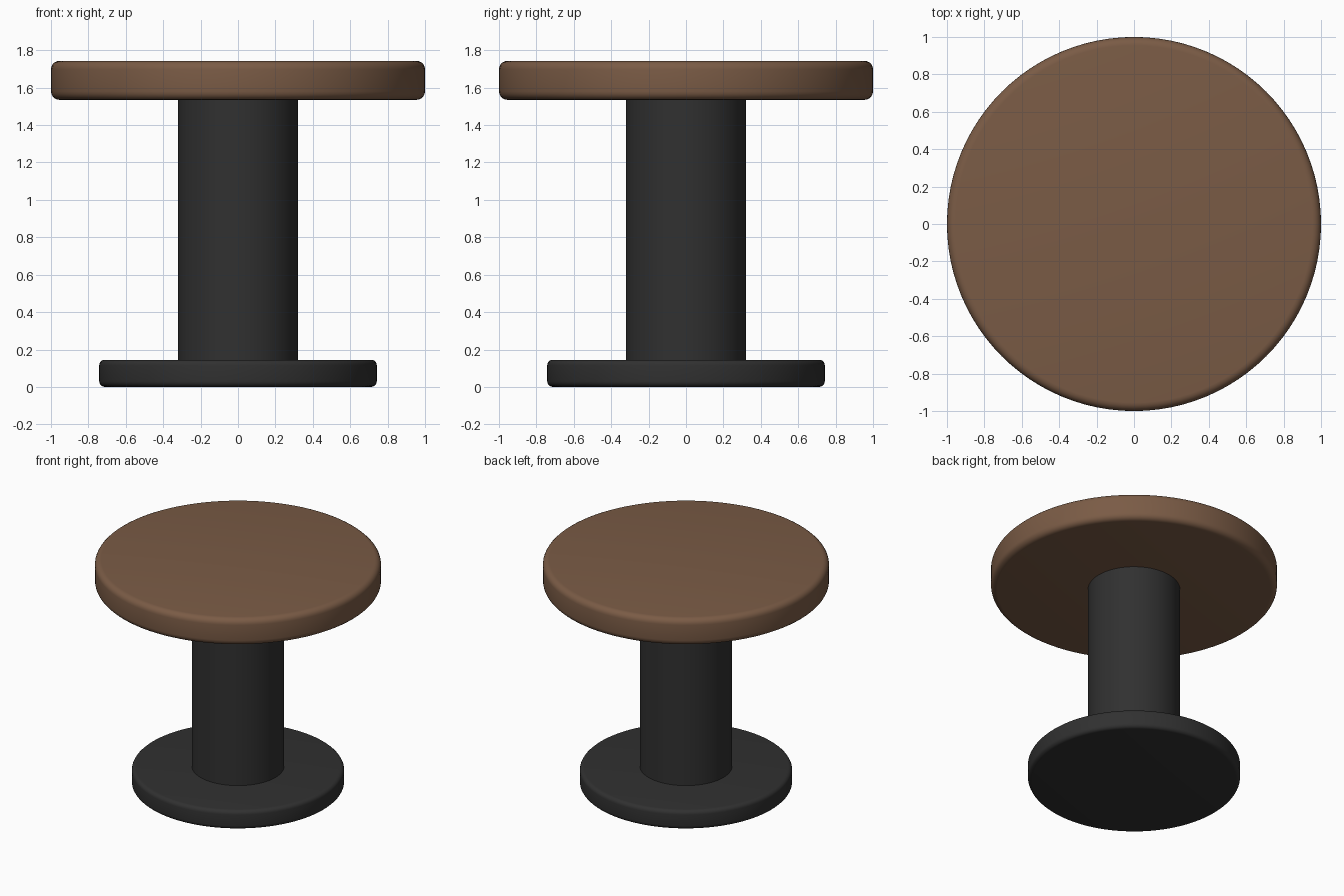
import bpy
import math

cube = bpy.data.objects.get("Cube")
if cube:
    bpy.data.objects.remove(cube, do_unlink=True)


def make_material(name, rgb):
    mat = bpy.data.materials.new(name)
    mat.use_nodes = True
    color = (*rgb, 1.0)
    mat.diffuse_color = color
    bsdf = next(n for n in mat.node_tree.nodes if n.type == "BSDF_PRINCIPLED")
    bsdf.inputs["Base Color"].default_value = color
    bsdf.inputs["Roughness"].default_value = 0.6
    return mat


def make_disc(name, radius, bottom, top, mat, rounding=0.0):
    """Upright cylinder with optionally rounded rims."""
    bpy.ops.mesh.primitive_cylinder_add(
        vertices=96, radius=radius, depth=top - bottom,
        location=(0, 0, (bottom + top) / 2))
    obj = bpy.context.object
    obj.name = name
    obj.data.materials.append(mat)
    if rounding:
        bevel = obj.modifiers.new("Rounded rim", "BEVEL")
        bevel.width = rounding
        bevel.segments = 5
        bevel.limit_method = "ANGLE"
        bevel.angle_limit = math.radians(40)
        bpy.ops.object.modifier_apply(modifier=bevel.name)
    bpy.ops.object.shade_smooth_by_angle(angle=math.radians(35))
    return obj


wood = make_material("brown wood", (0.195, 0.105, 0.06))
metal = make_material("black metal", (0.03, 0.03, 0.03))

# Foot, column and round top
make_disc("base_plate", 0.742, 0.0, 0.145, metal, 0.03)
make_disc("pedestal_column", 0.322, 0.14, 1.54, metal)
make_disc("table_top", 1.0, 1.535, 1.743, wood, 0.045)
